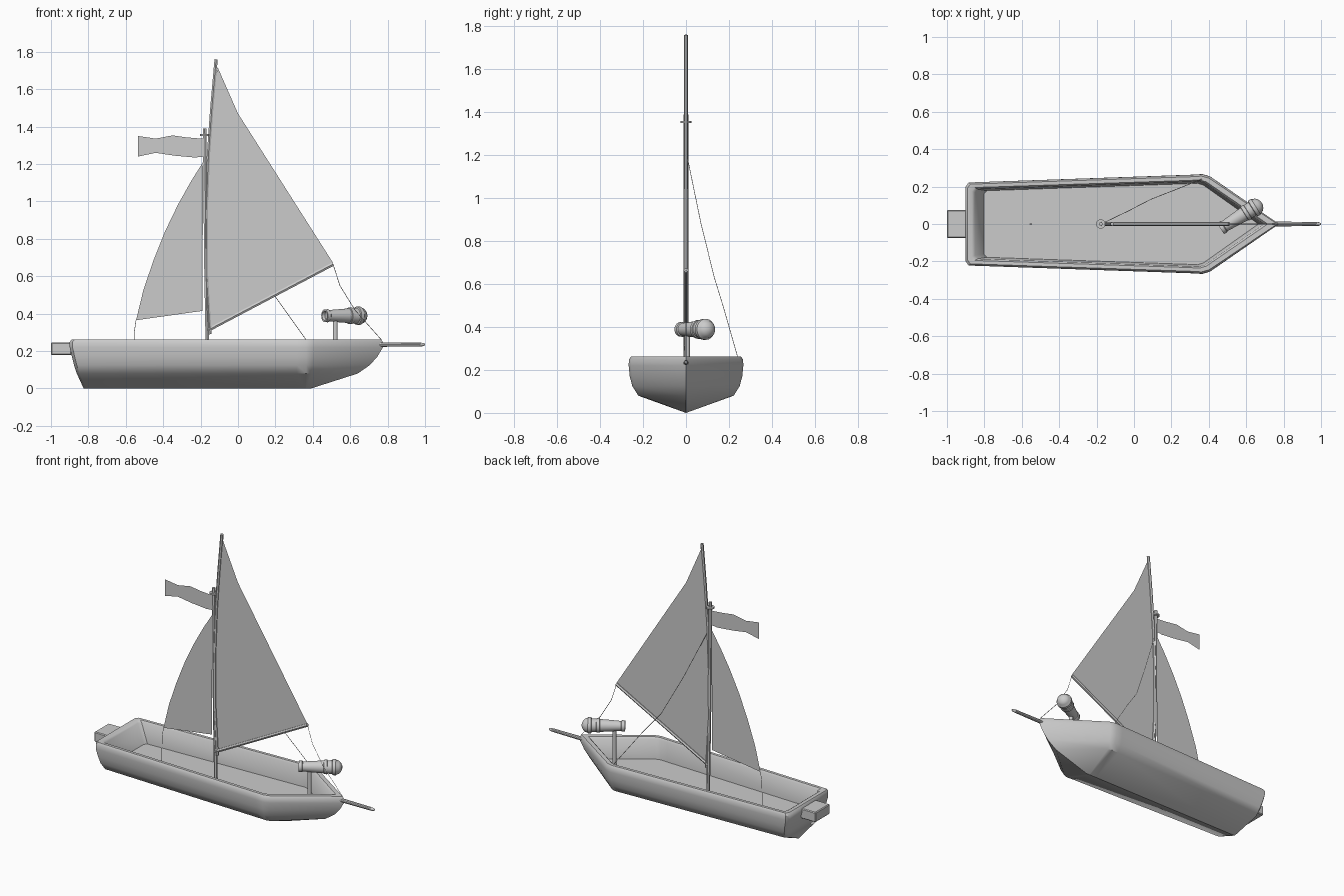
import bpy, bmesh, math
from mathutils import Matrix, Vector

if "Cube" in bpy.data.objects:
    bpy.data.objects.remove(bpy.data.objects["Cube"])


def finish(name, bm, smooth=35):
    bmesh.ops.remove_doubles(bm, verts=bm.verts, dist=0.0004)
    bmesh.ops.dissolve_degenerate(bm, edges=bm.edges, dist=0.0001)
    bmesh.ops.recalc_face_normals(bm, faces=bm.faces)
    me = bpy.data.meshes.new(name)
    bm.to_mesh(me)
    bm.free()
    ob = bpy.data.objects.new(name, me)
    bpy.context.collection.objects.link(ob)
    if smooth:
        bpy.ops.object.select_all(action='DESELECT')
        ob.select_set(True)
        bpy.context.view_layer.objects.active = ob
        bpy.ops.object.shade_smooth_by_angle(angle=math.radians(smooth))
    return ob


def loft(bm, rings):
    """Join closed rings of equal length with quads."""
    vs = [[bm.verts.new(p) for p in r] for r in rings]
    for a, b in zip(vs, vs[1:]):
        n = len(a)
        for i in range(n):
            j = (i + 1) % n
            bm.faces.new((a[i], a[j], b[j], b[i]))
    return vs


def outline(z, xs, ws, xm, wm, xb):
    """Mirrored boat outline: stern corner, shoulder, bow tip."""
    half = [(xs, ws * .9), (xs + .015, ws), (xm - .05, wm * .988),
            (xm, wm), (xm + .1 * (xb - xm), wm * .955)]
    pts = half + [(xb, 0)] + [(x, -y) for x, y in reversed(half)]
    return [(x, y, z) for x, y in pts]


def tube(name, pts, r, sides_res=1):
    """Round spar or rope along a path."""
    cu = bpy.data.curves.new(name, 'CURVE')
    cu.dimensions = '3D'
    cu.bevel_depth = r
    cu.bevel_resolution = sides_res
    cu.use_fill_caps = True
    sp = cu.splines.new('POLY')
    sp.points.add(len(pts) - 1)
    for p, co in zip(sp.points, pts):
        p.co = (*co, 1)
    ob = bpy.data.objects.new(name, cu)
    bpy.context.collection.objects.link(ob)
    bpy.ops.object.select_all(action='DESELECT')
    ob.select_set(True)
    bpy.context.view_layer.objects.active = ob
    bpy.ops.object.convert(target='MESH')
    bpy.ops.object.shade_smooth_by_angle(angle=math.radians(50))


def turned(name, profile, origin, axis, sides=20):
    """Revolve (distance, radius) pairs about an axis."""
    bm = bmesh.new()
    vs = loft(bm, [[(r * math.cos(2 * math.pi * i / sides),
                     r * math.sin(2 * math.pi * i / sides), t)
                    for i in range(sides)] for t, r in profile])
    bm.faces.new(vs[0])
    bm.faces.new(vs[-1])
    rot = Vector(axis).to_track_quat('Z', 'Y').to_matrix().to_4x4()
    bm.transform(Matrix.Translation(origin) @ rot)
    finish(name, bm)


def cloth(name, pts):
    """Flat sheet in the centre plane."""
    bm = bmesh.new()
    f = bm.faces.new([bm.verts.new((x, 0, z)) for x, z in pts])
    bmesh.ops.triangulate(bm, faces=[f])
    finish(name, bm, 0)


# Hull: keel, sides, gunwale, inner walls and floor in one skin
bm = bmesh.new()
levels = [
    (0.000, -.825, 0, .36, 0, .39),
    (0.080, -.862, .18, .365, .222, .64),
    (0.125, -.877, .205, .365, .25, .705),
    (0.170, -.888, .216, .365, .262, .745),
    (0.220, -.900, .222, .365, .267, .775),
    (0.248, -.900, .222, .365, .266, .775),
    (0.262, -.890, .213, .362, .256, .765),
    (0.262, -.866, .195, .350, .236, .715),
    (0.250, -.850, .186, .345, .228, .695),
    (0.125, -.802, .178, .338, .218, .665)]
rings = loft(bm, [outline(*l) for l in levels])
bm.faces.new(rings[-1])
finish("hull", bm, 38)

# Rudder block on the stern
bm = bmesh.new()
bmesh.ops.create_cube(bm, size=1)
bm.transform(Matrix.Translation((-.945, 0, .2125)) @ Matrix.Diagonal((.11, .15, .066, 1)))
bmesh.ops.bevel(bm, geom=bm.edges[:], offset=.005, segments=1, affect='EDGES')
finish("stern_block", bm, 20)

# Bowsprit
turned("bowsprit", [(0, .013), (.25, .011), (.272, .009), (.28, .004)],
       (.72, 0, .235), (1, 0, 0), 10)

# Mast, collar and spars
tube("mast", [(-.162, 0, .125), (-.172, 0, .7), (-.178, 0, 1.39)], .011)
turned("mast_collar", [(0, .012), (0, .025), (.01, .025), (.01, .012)],
       (-.178, 0, 1.35), (0, 0, 1), 12)
tube("yard", [(-.15, 0, .29), (-.168, 0, .6), (-.17, 0, .95),
              (-.158, 0, 1.25), (-.14, 0, 1.5), (-.117, 0, 1.76)], .01)
tube("boom", [(-.165, 0, .31), (.508, 0, .665)], .011)

# Sails and pennant
cloth("main_sail", [(-.15, .32), (.508, .672), (.42, .785), (.29, .98), (.17, 1.17),
                    (.08, 1.33), (0, 1.47), (-.07, 1.62), (-.11, 1.72),
                    (-.14, 1.5), (-.158, 1.25), (-.17, .95), (-.168, .6)])
cloth("aft_sail", [(-.187, 1.21), (-.25, 1.11), (-.32, .985), (-.39, .84), (-.45, .69),
                   (-.505, .53), (-.545, .365), (-.19, .415), (-.22, .56),
                   (-.235, .72), (-.227, .87), (-.21, 1.03)])
cloth("pennant", [(-.18, 1.335), (-.27, 1.342), (-.35, 1.353), (-.44, 1.336), (-.535, 1.35),
                  (-.47, 1.295), (-.535, 1.24), (-.44, 1.26), (-.34, 1.245),
                  (-.23, 1.235), (-.18, 1.24)])

# Rigging lines
ropes = {
    "aft_sheet": [(-.545, 0, .365), (-.555, 0, .3), (-.558, 0, .125)],
    "fore_sheet": [(.508, 0, .665), (.545, 0, .55), (.625, 0, .42), (.765, 0, .262)],
    "shroud": [(-.175, 0, 1.22), (-.03, .07, .88), (.09, .132, .63),
               (.2, .175, .49), (.363, .24, .262)]}
for name, pts in ropes.items():
    tube(name, pts, .0016, 0)

# Swivel gun on its post
turned("gun_post", [(0, .013), (.25, .013)], (.52, .005, .125), (0, 0, 1), 12)
turned("swivel_gun", [
    (.015, .022), (0, .025), (0, .034), (.02, .035), (.024, .03), (.09, .035),
    (.15, .039), (.152, .044), (.17, .044), (.172, .04), (.2, .042),
    (.203, .049), (.222, .049), (.227, .044), (.24, .04), (.252, .028), (.26, .01)],
    (.463, -.025, .389), (.85, .53, 0))
